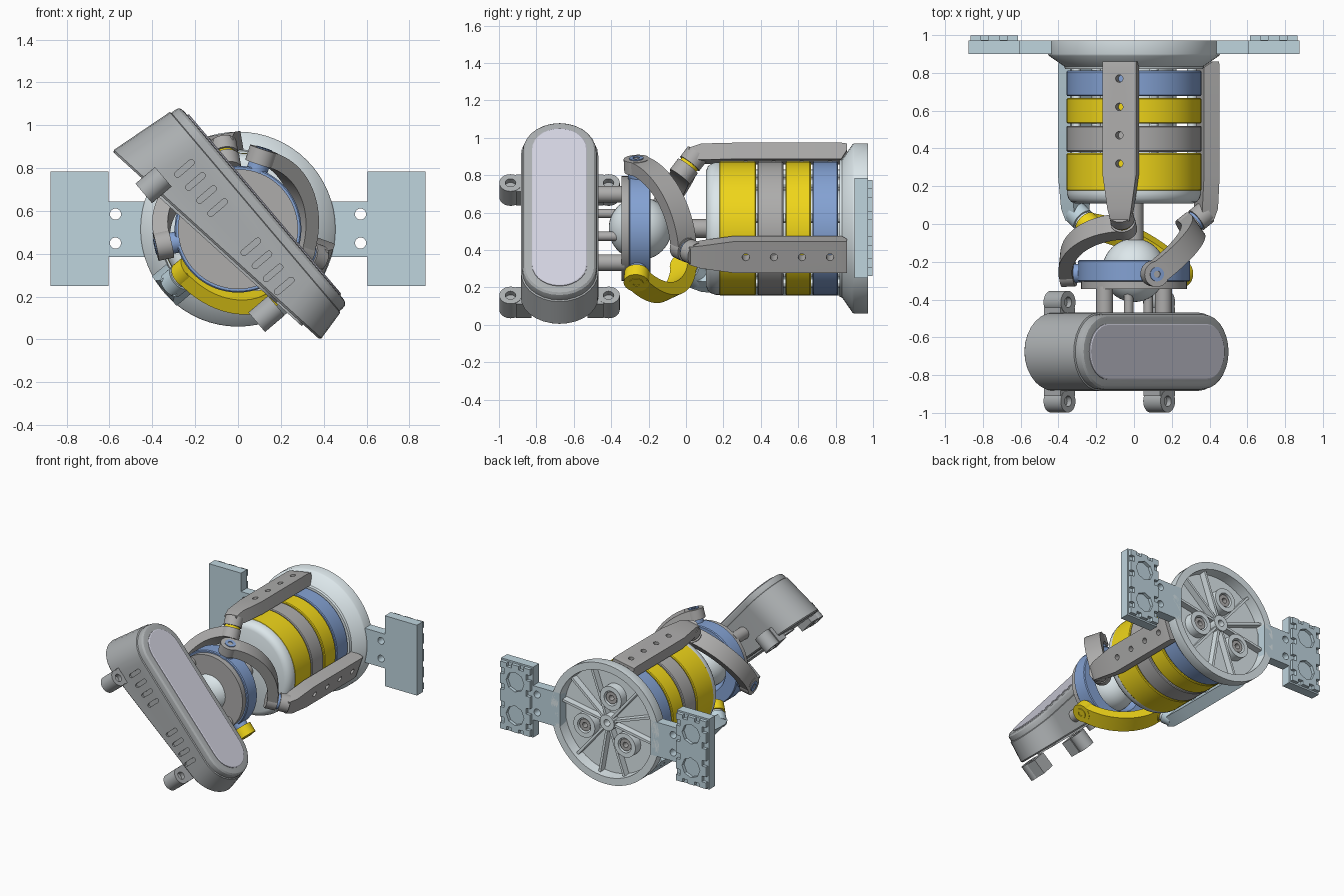
import bpy, bmesh, math
from mathutils import Vector as V

if "Cube" in bpy.data.objects:
    bpy.data.objects.remove(bpy.data.objects["Cube"])

def mat(name, c):
    m = bpy.data.materials.new(name)
    m.diffuse_color = (*c, 1)
    m.use_nodes = True
    m.node_tree.nodes["Principled BSDF"].inputs["Base Color"].default_value = m.diffuse_color
    return m

YEL = mat("yellow", (0.87, 0.67, 0.01))
BLUE = mat("blue", (0.23, 0.36, 0.65))
PALE = mat("pale_blue", (0.52, 0.66, 0.73))
WHITE = mat("off_white", (0.72, 0.80, 0.83))
GREY = mat("warm_grey", (0.42, 0.415, 0.41))
HEAD = mat("cool_grey", (0.41, 0.43, 0.44))
GLASS = mat("lavender", (0.66, 0.66, 0.76))
Y = V((0, 1, 0))
ZC = 0.515                       # height of the main axis
C = V((0, -0.245, ZC))           # centre of the ball joint

def finish(name, bm, m=None):
    bmesh.ops.remove_doubles(bm, verts=bm.verts, dist=1e-5)
    bmesh.ops.recalc_face_normals(bm, faces=bm.faces)
    me = bpy.data.meshes.new(name)
    bm.to_mesh(me)
    bm.free()
    o = bpy.data.objects.new(name, me)
    bpy.context.collection.objects.link(o)
    if m:
        me.materials.append(m)
    return o

def add_loft(bm, rings, cap=True, loop=False):
    vs = [[bm.verts.new(p) for p in r] for r in rings]
    n = len(vs[0])
    pairs = list(zip(vs, vs[1:])) + ([(vs[-1], vs[0])] if loop else [])
    for a, b in pairs:
        for i in range(n):
            j = (i + 1) % n
            bm.faces.new((a[i], a[j], b[j], b[i]))
    if cap and not loop:
        bm.faces.new(vs[0])
        bm.faces.new(vs[-1])

def loft(name, rings, m=None):
    bm = bmesh.new()
    add_loft(bm, rings)
    return finish(name, bm, m)

def circle(r, h, org, axis, seg):
    q = V(axis).to_track_quat('Z', 'Y')
    return [V(org) + q @ V((r * math.cos(2 * math.pi * i / seg), r * math.sin(2 * math.pi * i / seg), h))
            for i in range(seg)]

def lathe(name, prof, org, axis, m=None, seg=32, loop=False):
    """profile of (radius, distance along axis)"""
    bm = bmesh.new()
    add_loft(bm, [circle(r, h, org, axis, seg) for r, h in prof], True, loop)
    return finish(name, bm, m)

def rod(name, r, a, b, org, axis, m=None, seg=24):
    return lathe(name, [(r, a), (r, b)], org, axis, m, seg)

def tube(name, r0, r1, a, b, org, axis, m=None, seg=32):
    return lathe(name, [(r0, a), (r1, a), (r1, b), (r0, b)], org, axis, m, seg, True)

def add_box(bm, x0, x1, y0, y1, z0, z1):
    add_loft(bm, [[V((x, y0, z0)), V((x, y1, z0)), V((x, y1, z1)), V((x, y0, z1))] for x in (x0, x1)])

def cut(o, bm):
    """boolean away everything in bm, then drop the cutter"""
    cutter = finish("cutter", bm)
    cutter.hide_render = True
    md = o.modifiers.new("cut", 'BOOLEAN')
    md.object, md.solver = cutter, 'EXACT'
    dg = bpy.context.evaluated_depsgraph_get()
    o.data = bpy.data.meshes.new_from_object(o.evaluated_get(dg))
    o.modifiers.clear()
    bpy.data.objects.remove(cutter)

def direction(polar, az):
    p, a = math.radians(polar), math.radians(az)
    return V((math.sin(p) * math.cos(a), math.cos(p), math.sin(p) * math.sin(a)))

AX = V((0, 0, ZC))
ARMS = [100, -20, 220]

# base flange, hollow at the back
lathe("base_flange", [(0, 0.82), (0.365, 0.82), (0.37, 0.835), (0.45, 0.89), (0.455, 0.9), (0.455, 0.972),
                      (0.40, 0.972), (0.395, 0.89), (0, 0.89)], AX, Y, WHITE, 64)
for a in ARMS:
    d = direction(90, a)
    tube("motor_boss", 0.055, 0.09, 0.88, 0.955, AX + d * 0.2, Y, WHITE)
    tube("bearing", 0.02, 0.045, 0.88, 0.945, AX + d * 0.2, Y, GREY)
    for k in (30, 60, 90):
        e, t = direction(90, a + k), direction(90, a + k + 90) * 0.009
        loft("base_rib", [[AX + e * r + t * s + Y * y for s, y in ((-1, .88), (1, .88), (1, .94), (-1, .94))]
                          for r in (0.05, 0.40)], WHITE)
tube("centre_boss", 0.025, 0.06, 0.88, 0.95, AX, Y, WHITE)

# side mounting wings with octagonal pockets and notched edges at the back
for s in (-1, 1):
    pts = [(.38, .385), (.605, .385), (.605, .25), (.875, .25), (.875, .785), (.605, .785), (.605, .645), (.38, .645)]
    wing = loft("mounting_wing", [[V((s * x, y, z)) for x, z in pts] for y in (0.90, 0.972)], PALE)
    bm = bmesh.new()
    for z in (0.45, 0.585):
        add_loft(bm, [circle(0.026, y, V((s * 0.572, 0, z)), Y, 24) for y in (0.8, 1.1)])
    cut(wing, bm)
    bm = bmesh.new()
    add_box(bm, s * .74 - .125, s * .74 + .125, .968, .998, .262, .773)
    pad = finish("wing_pad", bm, PALE)
    bm = bmesh.new()
    for z in (0.39, 0.645):
        add_loft(bm, [circle(0.075, y, V((s * .74, 0, z)), Y, 8) for y in (.974, 1.1)])
        for e in (-1, 1):
            for dz in (-.06, .06):
                add_box(bm, s * .74 + e * .12 - .028, s * .74 + e * .12 + .028, .974, 1.1, z + dz - .022, z + dz + .022)
    for z in (.26, .775):
        for e in (-.05, .05):
            add_box(bm, s * .74 + e - .02, s * .74 + e + .02, .974, 1.1, z - .03, z + .03)
    cut(pad, bm)

# stacked motor stages with gaps between
for name, a, b, m in (("front_stage", .175, .375, YEL), ("second_stage", .382, .52, GREY),
                      ("third_stage", .532, .667, YEL), ("rear_stage", .677, .812, BLUE)):
    lathe(name, [(.2, a), (.352, a), (.357, a + .006), (.357, b - .006), (.352, b), (.2, b)], AX, Y, m, 64, True)
rod("stage_core", 0.21, 0.15, 0.83, AX, Y, WHITE)
for i in range(6):
    rod("stage_pillar", 0.025, 0.2, 0.83, AX + direction(90, 60 * i + 10) * 0.31, Y, WHITE, 12)
lathe("stage_cap", [(0, .18), (.355, .18), (.355, .16), (.347, .135), (.332, .117), (.31, .108), (0, .108)],
      AX, Y, WHITE, 64)
rod("centre_shaft", 0.05, -0.15, 0.12, AX, Y, GREY)

# ball joint and moving platform
bm = bmesh.new()
bmesh.ops.create_uvsphere(bm, u_segments=40, v_segments=24, radius=0.168)
bmesh.ops.translate(bm, verts=bm.verts, vec=C)
finish("ball", bm, WHITE)
lathe("platform_ring", [(.14, -.305), (.29, -.305), (.296, -.299), (.296, -.196), (.29, -.19), (.2, -.19)],
      AX, Y, BLUE, 64, True)
tube("platform_front", 0.13, 0.28, -0.345, -0.305, AX, Y, GREY, 64)

# three drive arms with their curved links
for k, az in enumerate(ARMS):
    m = (GREY, GREY, PALE)[k]
    lm = (GREY, GREY, YEL)[k]
    er, et = direction(90, az), direction(90, az + 90)
    arm = loft("drive_arm", [[AX + Y * y + er * r + et * t for r, t in ((lo, -h), (lo, h), (hi, h), (hi, -h))]
                             for y, h, lo, hi in ((.86, .09, .41, .446), (.83, .09, .362, .45), (.26, .09, .362, .45),
                                                  (.08, .064, .362, .45), (.015, .05, .37, .43))], m)
    bm = bmesh.new()
    for y in (.77, .62, .47, .32):
        add_loft(bm, [circle(0.02, r, AX + Y * y, er, 16) for r in (.3, .5)])
    cut(arm, bm)
    p, q = direction(53, az), direction(93, az + 92)
    lathe("arm_pivot", [(0, .44), (.064, .44), (.064, .508), (.04, .508), (.034, .48), (0, .48)], C, p, m)
    rod("pivot_screw", 0.022, 0.47, 0.492, C, p, GREY, 6)
    rod("pivot_washer", 0.054, 0.41, 0.445, C, p, (YEL, BLUE, WHITE)[k])
    n = p.cross(q).normalized()
    rings = []
    for i in range(25):
        d = p.slerp(q, i / 24)
        o = -0.03 * i / 24
        rings.append([C + d * (r + o) + n * h for r, h in ((.35, -.06), (.35, .06), (.423, .06), (.423, -.06))])
    loft("curved_link", rings, lm)
    rod("link_eye", 0.066, 0.35, 0.423, C, p, lm, 32)
    rod("link_eye", 0.068, 0.32, 0.393, C, q, lm, 32)
    rod("joint_boss", 0.05, 0.27, 0.33, C, q, BLUE)
    tube("joint_bolt", 0.018, 0.038, 0.38, 0.398, C, q, YEL if k == 2 else BLUE)

# tilted sensor head: u along its length, w towards its face
O, U, W = V((.117, 0, .625)), V((.647, 0, -.762)), V((.762, 0, .647))
YH = -0.676

def P(u, y, w):
    return O + U * u + W * w + Y * y

def stadium(half, r, n=14):
    pts = []
    for s in (1, -1):
        for i in range(n + 1):
            a = -math.pi / 2 + math.pi * i / n
            pts.append((s * (half + r * math.cos(a)), s * r * math.sin(a)))
    return pts

def back(u):
    return -0.288 + 0.131 * u

rings = [[P(u, YH + y, back(u)) for u, y in stadium(.442, .198)],
         [P(u, YH + y, back(u) + .01) for u, y in stadium(.442, .207)]]
for r, w in ((.207, -.05), (.199, -.046), (.199, -.028), (.195, -.01), (.185, 0), (.165, .004)):
    rings.append([P(u, YH + y, w) for u, y in stadium(.408, r)])
head = loft("sensor_head", rings, HEAD)
bm = bmesh.new()
for u0 in (-.37, .11):
    for i in range(4):
        add_loft(bm, [[P(u0 + .08 * i + b, y, -.168 + a) for a, b in stadium(.042, .014, 6)] for y in (-.92, -.868)])
cut(head, bm)
loft("head_glass", [[P(u, YH + y, w) for u, y in stadium(.405, r)] for r, w in ((.147, -.01), (.147, .008), (.141, .012))],
     GLASS)
loft("rear_port", [[P(.45 + u, YH + y, back(.45 + u) + w) for u, y in stadium(.06, .035, 8)] for w in (.01, -.01)], HEAD)
loft("rear_panel", [[P(u, YH + y, back(u) + w) for u, y in stadium(.26, .13)] for w in (.01, -.012)], HEAD)

# mounting lugs on both sides of the head
for u, w in ((-.404, -.328), (.396, -.315)):
    for s in (-1, 1):
        y = YH + s * 0.262
        tube("lug", 0.028, 0.06, -.06, .06, P(u, y, w), W, HEAD)
        rod("lug_screw", 0.03, -.05, .03, P(u, y, w), W, HEAD, 12)
        loft("lug_web", [[P(u + a, yy, w + b) for a, b in ((-.06, -.058), (.06, -.058), (.06, .058), (-.06, .058))]
                         for yy in (y - s * .028, YH + s * .15)], HEAD)

# posts joining head and platform
for u in (-.24, .24):
    rod("head_post", 0.045, -0.5, -0.33, AX + U * u, Y, GREY)
for u in (-.08, .08):
    rod("inner_post", 0.025, -0.5, -0.36, AX + U * u + W * 0.03, Y, GREY, 16)

# smooth shading with sharp edges kept
bpy.ops.object.select_all(action='SELECT')
bpy.context.view_layer.objects.active = head
bpy.ops.object.shade_smooth_by_angle(angle=math.radians(30))
